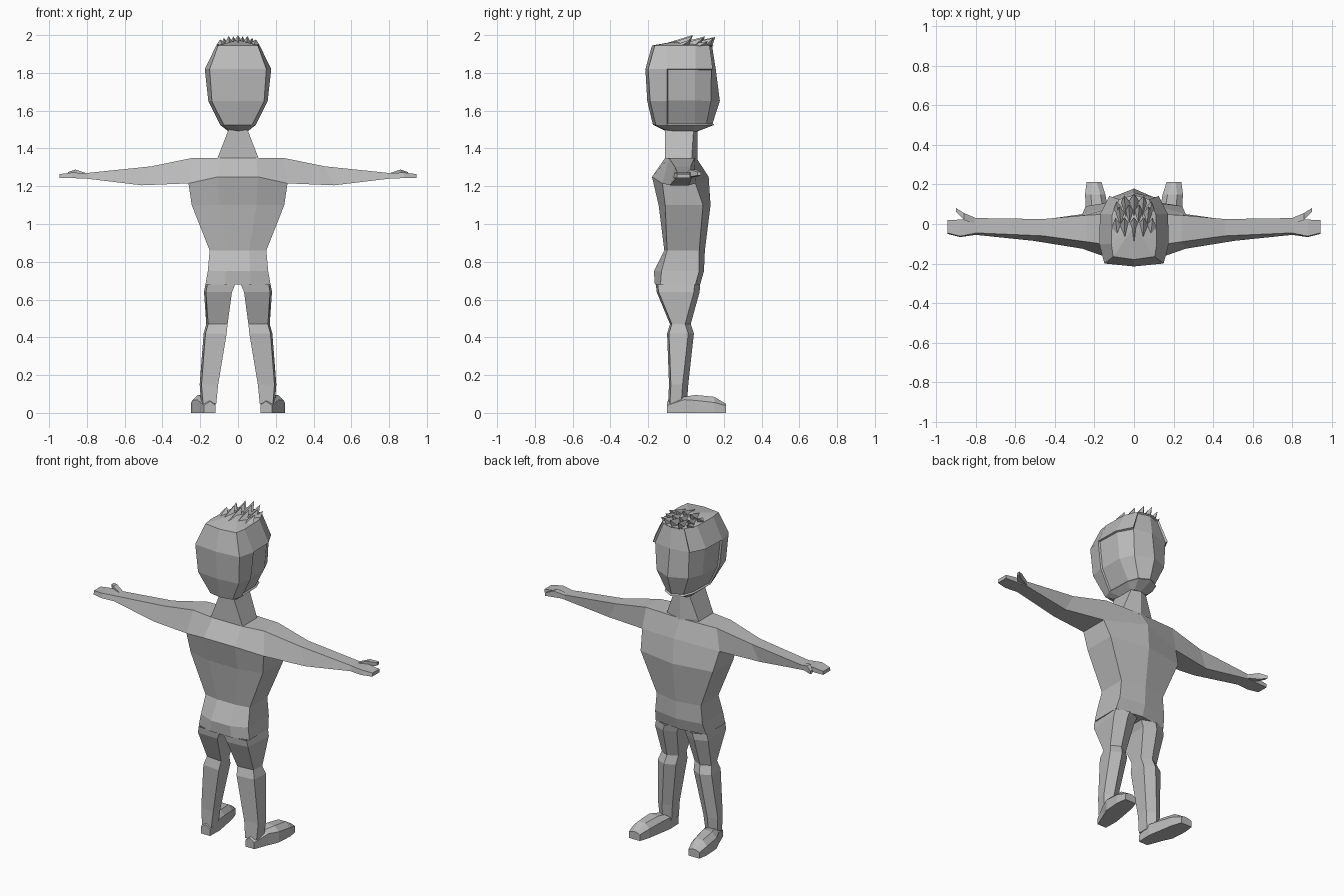
import bpy, bmesh
from mathutils import Vector

if "Cube" in bpy.data.objects:
    bpy.data.objects.remove(bpy.data.objects["Cube"])

grey = bpy.data.materials.new("plain_grey")
grey.diffuse_color = (0.5, 0.5, 0.5, 1)
grey.use_nodes = True
grey.node_tree.nodes["Principled BSDF"].inputs["Base Color"].default_value = grey.diffuse_color


def finish(name, bm, mirror=False):
    """Turn a bmesh into a flat-shaded object, optionally mirrored across x."""
    bmesh.ops.recalc_face_normals(bm, faces=bm.faces)
    me = bpy.data.meshes.new(name)
    bm.to_mesh(me)
    bm.free()
    me.materials.append(grey)
    ob = bpy.data.objects.new(name, me)
    bpy.context.collection.objects.link(ob)
    if mirror:
        ob.modifiers.new("mirror", 'MIRROR').use_clip = False
    return ob


def loft(rings, cap_start=True, cap_end=True):
    """Skin a list of equal-length point rings."""
    bm = bmesh.new()
    vs = [[bm.verts.new(p) for p in ring] for ring in rings]
    n = len(vs[0])
    for a, b in zip(vs, vs[1:]):
        for i in range(n):
            j = (i + 1) % n
            bm.faces.new((a[i], a[j], b[j], b[i]))
    if cap_start:
        bm.faces.new(vs[0])
    if cap_end:
        bm.faces.new(vs[-1])
    return bm


def symmetric(half, z):
    """Complete a ring given its +x half, ordered back to front."""
    other = [(-x, y) for x, y in reversed(half) if x > 0]
    return [(x, y, z) for x, y in half + other]


# Torso: z, half width, back, back corner, front corner, front
torso = [(0.68, .172, -.165, -.135, .05, .075),
         (0.75, .160, -.170, -.13, .07, .095),
         (0.86, .150, -.115, -.10, .07, .10),
         (1.10, .245, -.145, -.11, .09, .13),
         (1.215, .262, -.168, -.125, .05, .122),
         (1.35, .240, -.110, -.09, .045, .055)]
rings = []
for z, w, yb, bc, fc, yf in torso:
    rings.append(symmetric([(.4 * w, yb), (w, bc), (w, fc), (0, yf)], z))
# the upper back ridge rises towards the middle
for i in (0, 6):
    x, y, z = rings[4][i]
    rings[4][i] = (x, -.18, 1.25)
rings[4][3] = (0, .12, 1.25)
finish("torso", loft(rings))

# Neck
finish("neck", loft([symmetric([(.11, -.11), (.11, .03), (0, .06)], 1.345),
                     symmetric([(.05, -.11), (.05, .04), (0, .06)], 1.50)]))

# Arms with flat hands: x, then back/front y and z for top and bottom
arms = [(.24, .262, -.09, .045, 1.35, -.125, .05, 1.215),
        (.46, .51, -.06, .025, 1.305, -.085, .015, 1.205),
        (.80, .80, -.045, .03, 1.27, -.055, .03, 1.24),
        (.88, .88, -.062, .022, 1.272, -.066, .022, 1.243),
        (.945, .945, -.045, .02, 1.264, -.05, .02, 1.243)]
finish("arm", loft([[(xt, tb, zt), (xt, tf, zt), (xb, bf, zb), (xb, bb, zb)]
                    for xt, xb, tb, tf, zt, bb, bf, zb in arms], cap_start=False), True)

# Thumbs
thumb = [(.80, .0, .03, 1.245, 1.268), (.86, .02, .055, 1.25, 1.288),
         (.90, .06, .08, 1.257, 1.275)]
finish("thumb", loft([[(x, a, z0), (x, b, z0), (x, b, z1), (x, a, z1)]
                      for x, a, b, z0, z1 in thumb]), True)

# Legs: z, inner x, outer x, back, front
legs = [(.68, .015, .172, -.160, .075), (.64, .032, .180, -.155, .072),
        (.47, .055, .168, -.085, .025), (.42, .060, .182, -.100, .042),
        (.15, .105, .203, -.090, .012), (.05, .115, .195, -.095, .005)]
finish("leg", loft([[(a, yb, z), (b - .01, yb + .01, z), (b, yf - .03, z),
                     ((a + b) / 2, yf, z), (a, yf - .03, z)]
                    for z, a, b, yb, yf in legs], cap_start=False), True)

# Feet, turned slightly outward: y, inner x, outer x, side height, top height
feet = [(-.10, .120, .180, .04, .06), (-.01, .118, .215, .07, .085),
        (.05, .128, .242, .066, .095), (.15, .145, .248, .055, .085),
        (.212, .165, .240, .038, .048)]
finish("foot", loft([[(a, y, 0), (b, y, 0), (b, y, s), (b - .03, y, t),
                      (a + .025, y, t), (a, y, s)] for y, a, b, s, t in feet]), True)

# Head: z, back y, back corner x, side x rear, side x front, cheek x, cheek y, face y
head = [(1.49, -.105, .045, .050, .050, .040, .055, .060),
        (1.525, -.175, .075, .095, .090, .065, .115, .150),
        (1.65, -.205, .138, .157, .155, .115, .140, .190),
        (1.82, -.215, .150, .176, .172, .125, .142, .168),
        (1.945, -.180, .105, .115, .110, .075, .125, .148)]
rings = []
for z, yb, c, w1, w2, f, fy, yf in head:
    s = .6 if z == 1.49 else 1
    rings.append(symmetric([(0, yb), (c, yb + .015), (w1, -.10 * s), (w2, .05 * s),
                            (f, fy), (0, yf)], z))
bm = loft(rings, cap_end=False)
# domed crown
top = [v for v in bm.verts if abs(v.co.z - 1.945) < 1e-4]
edges = [e for e in bm.edges if e.is_boundary]
crown = bm.verts.new((0, -.01, 1.975))
for e in edges:
    bm.faces.new((e.verts[0], e.verts[1], crown))
bmesh.ops.recalc_face_normals(bm, faces=bm.faces)
# face set back below the fringe and sideburns
face = []
for f in bm.faces:
    c = f.calc_center_median()
    side = 1.52 < c.z < 1.82 and c.y > -.06
    brow = 1.82 < c.z < 1.93 and c.y > .12
    if side or brow:
        face.append(f)
bmesh.ops.inset_region(bm, faces=face, thickness=.004, depth=-.010, use_even_offset=True)
finish("head", bm)

# Hair spikes: centre x, tail y, tip x, tip y, tip z
spikes = [(0, -.09, 0, .035, 2.0), (.045, -.085, .05, .035, 1.995), (.085, -.05, .095, .03, 1.978),
          (.022, -.03, .025, .10, 1.993), (.065, -.02, .075, .09, 1.985),
          (0, .02, 0, .155, 1.99), (.04, .02, .05, .145, 1.985), (.075, .03, .09, .115, 1.968)]
bm = bmesh.new()
for x, tail, tx, ty, tz in spikes:
    for m in ((1,) if x == 0 else (1, -1)):
        base_y = ty - .045
        low = 1.955 - .25 * abs(x) * .3 - max(0, base_y) * .12
        pts = [(x, tail, 1.962 - abs(x) * .12), (x + .028, base_y, low),
               (x, ty - .02, low - .012), (x - .028, base_y, low)]
        v = [bm.verts.new((p[0] * m, p[1], p[2])) for p in pts]
        tip = bm.verts.new((tx * m, ty, tz))
        for i in range(4):
            bm.faces.new((v[i], v[(i + 1) % 4], tip))
        bm.faces.new(v[::-1])
finish("hair_spikes", bm)
